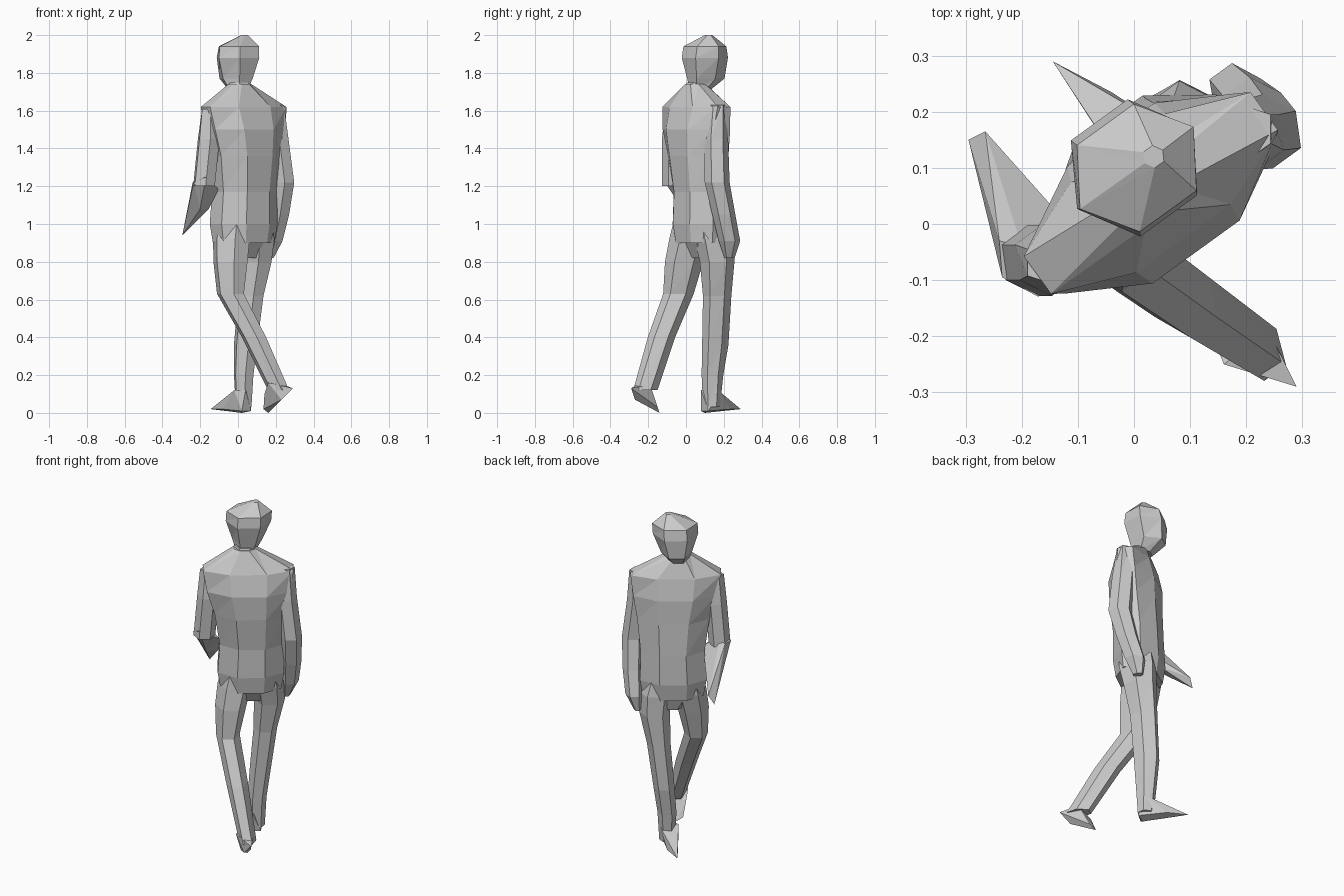
import bpy, bmesh, math
from mathutils import Vector

# The figure walks toward -x +y: lateral axis U, forward axis F
U = Vector((0.81, 0.586, 0))
F = Vector((-0.586, 0.81, 0))


def finish(name, bm):
    bmesh.ops.recalc_face_normals(bm, faces=bm.faces)
    me = bpy.data.meshes.new(name)
    bm.to_mesh(me)
    bm.free()
    ob = bpy.data.objects.new(name, me)
    bpy.context.collection.objects.link(ob)
    return ob


def loft(name, sections, n=6, turn=0.0):
    """Skin horizontal rings given as (x, y, z, half width, half depth)."""
    bm = bmesh.new()
    rings = []
    for x, y, z, a, b in sections:
        ring = []
        for i in range(n):
            t = 2 * math.pi * (i + turn) / n
            ring.append(bm.verts.new(Vector((x, y, z)) + U * a * math.cos(t) + F * b * math.sin(t)))
        rings.append(ring)
    for lo, hi in zip(rings, rings[1:]):
        for i in range(n):
            j = (i + 1) % n
            bm.faces.new((lo[i], lo[j], hi[j]))
            bm.faces.new((lo[i], hi[j], hi[i]))
    bm.faces.new(rings[0])
    bm.faces.new(rings[-1])
    return finish(name, bm)


def hull(name, points):
    bm = bmesh.new()
    for p in points:
        bm.verts.new(p)
    bmesh.ops.convex_hull(bm, input=bm.verts)
    return finish(name, bm)


# Head, wide at the crown and narrow at the jaw
loft("head", [(0.0, 0.075, 1.71, 0.055, 0.055), (-0.01, 0.105, 1.77, 0.085, 0.105),
              (0.0, 0.1, 1.88, 0.125, 0.122), (0.005, 0.1, 1.94, 0.125, 0.11),
              (0.035, 0.12, 2.0, 0.02, 0.02)], 6)
loft("neck", [(0.01, 0.05, 1.68, 0.08, 0.065), (0.005, 0.06, 1.75, 0.06, 0.055)], 6)

# Jacket body from hem to collar
loft("torso", [(0.03, 0.08, 0.90, 0.18, 0.125), (0.03, 0.08, 1.0, 0.198, 0.14),
               (0.035, 0.08, 1.17, 0.19, 0.135), (0.04, 0.065, 1.36, 0.215, 0.14),
               (0.035, 0.055, 1.5, 0.25, 0.14), (0.03, 0.055, 1.62, 0.27, 0.108),
               (0.01, 0.05, 1.74, 0.065, 0.055)], 8, 0.5)
loft("pelvis", [(0.04, 0.1, 0.82, 0.08, 0.06), (0.03, 0.08, 0.93, 0.15, 0.11)], 6)

# Left arm, bent forward
loft("left_upper_arm", [(-0.18, -0.065, 1.2, 0.06, 0.065), (-0.155, -0.065, 1.45, 0.06, 0.065),
                        (-0.145, -0.06, 1.61, 0.055, 0.045)], 6)
hull("left_forearm", [(-0.235, -0.095, 1.22), (-0.17, -0.13, 1.25), (-0.2, -0.04, 1.25),
                      (-0.1, -0.02, 1.18), (-0.24, -0.03, 1.22), (-0.155, 0.03, 1.08),
                      (-0.2, -0.02, 1.08), (-0.295, 0.15, 0.94), (-0.265, 0.165, 0.99)])

# Right arm, hanging
loft("right_arm", [(0.165, 0.23, 0.82, 0.02, 0.03), (0.185, 0.23, 0.91, 0.05, 0.06),
                   (0.215, 0.2, 1.05, 0.058, 0.063), (0.238, 0.165, 1.22, 0.062, 0.068),
                   (0.21, 0.16, 1.45, 0.06, 0.065), (0.195, 0.16, 1.63, 0.06, 0.048)], 6)

# Left leg, trailing
loft("left_leg", [(0.215, -0.215, 0.12, 0.048, 0.072), (0.085, -0.13, 0.4, 0.06, 0.078),
                  (-0.04, -0.04, 0.63, 0.065, 0.088), (-0.04, -0.01, 0.8, 0.087, 0.108),
                  (-0.035, 0.02, 0.92, 0.095, 0.115), (-0.02, 0.04, 1.06, 0.08, 0.1)], 6)
hull("left_foot", [(0.29, -0.29, 0.13), (0.24, -0.19, 0.15), (0.16, -0.25, 0.16),
                   (0.23, -0.27, 0.07), (0.135, -0.165, 0.02), (0.19, -0.15, 0.03),
                   (0.16, -0.14, 0.0), (0.14, -0.2, 0.1)])

# Right leg, planted
loft("right_leg", [(0.03, 0.135, 0.03, 0.045, 0.045), (0.03, 0.14, 0.2, 0.052, 0.06),
                   (0.04, 0.155, 0.36, 0.058, 0.075), (0.068, 0.165, 0.62, 0.065, 0.08),
                   (0.095, 0.165, 0.8, 0.085, 0.095), (0.098, 0.15, 0.92, 0.095, 0.11),
                   (0.085, 0.12, 1.06, 0.08, 0.1)], 6)
hull("right_foot", [(0.02, 0.08, 0.01), (0.07, 0.12, 0.01), (-0.02, 0.1, 0.12),
                    (0.06, 0.17, 0.12), (-0.145, 0.29, 0.02), (-0.08, 0.19, 0.02),
                    (-0.04, 0.235, 0.02), (0.04, 0.08, 0.12), (0.02, 0.1, 0.0)])
